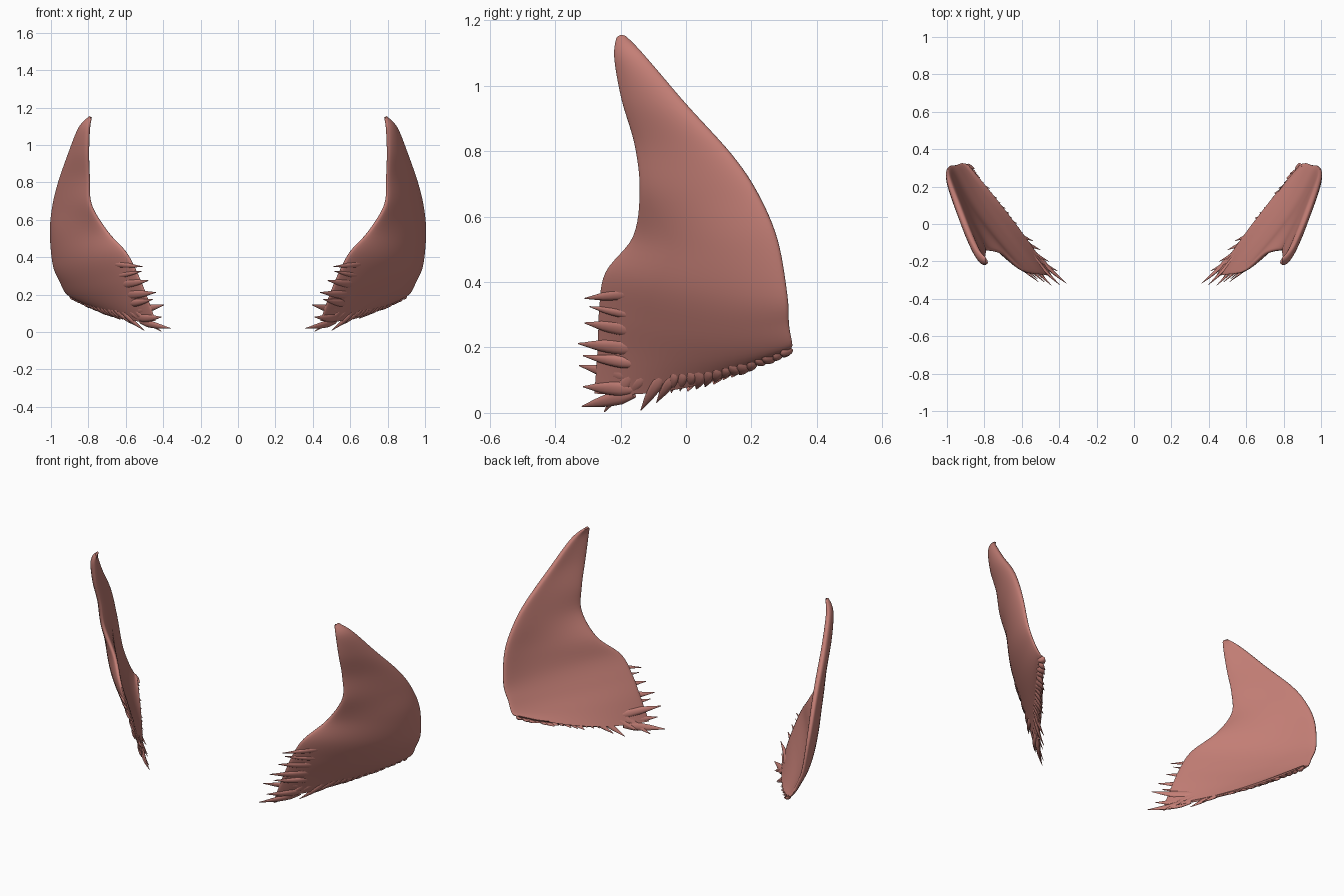
import bpy, bmesh, math, random
from mathutils import Vector

cube = bpy.data.objects.get("Cube")
if cube:
    bpy.data.objects.remove(cube, do_unlink=True)
random.seed(4)

flesh = bpy.data.materials.new("salmon_flesh")
flesh.use_nodes = True
colour = (0.55, 0.21, 0.18, 1)
flesh.diffuse_color = colour
flesh.node_tree.nodes["Principled BSDF"].inputs["Base Color"].default_value = colour

# Sheet sections from tip to base: front edge, middle, back edge, half thickness
ROWS = [
    ((.785, -.213, 1.14), (.788, -.2, 1.152), (.792, -.18, 1.145), .006),
    ((.795, -.215, 1.08), (.825, -.175, 1.09), (.845, -.12, 1.085), .018),
    ((.80, -.195, .96), (.862, -.10, .965), (.90, 0, .945), .022),
    ((.795, -.155, .82), (.895, 0, .82), (.955, .14, .79), .024),
    ((.785, -.14, .68), (.91, .06, .67), (.985, .22, .67), .026),
    ((.70, -.16, .54), (.895, .07, .52), (.998, .28, .53), .026),
    ((.60, -.245, .43), (.845, .04, .38), (.985, .31, .36), .023),
    ((.54, -.265, .32), (.79, .04, .26), (.95, .315, .27), .019),
    ((.49, -.27, .2), (.73, .04, .165), (.92, .325, .21), .015),
    ((.44, -.28, .06), (.655, .02, .085), (.89, .32, .2), .008),
]
LAST = len(ROWS) - 1


def spline(a, b, c, d, t):
    return 0.5 * (2 * b + (c - a) * t + (2 * a - 5 * b + 4 * c - d) * t * t
                  + (3 * b - a - 3 * c + d) * t ** 3)


def column(k, v):
    i = min(int(v), LAST - 1)
    pick = [ROWS[max(0, min(LAST, i + j))][k] for j in (-1, 0, 1, 2)]
    if k < 3:
        pick = [Vector(p) for p in pick]
    return spline(*pick, v - i)


def surf(u, v):
    """Point on the sheet: u runs front to back, v runs tip to base."""
    f, m, b = (column(k, v) for k in range(3))
    return f * (1 - u) * (1 - 2 * u) + m * 4 * u * (1 - u) + b * u * (2 * u - 1)


def normal(u, v):
    e = 0.02
    du = surf(u + e, v) - surf(u - e, v)
    dv = surf(u, min(v + e, LAST)) - surf(u, max(v - e, 0))
    n = du.cross(dv).normalized()
    return n if n.x > 0 else -n


def loft(bm, rings):
    loops = [[bm.verts.new(p) for p in ring] for ring in rings]
    n = len(loops[0])
    for a, b in zip(loops, loops[1:]):
        for i in range(n):
            bm.faces.new((a[i], a[(i + 1) % n], b[(i + 1) % n], b[i]))
    bm.faces.new(loops[0])
    bm.faces.new(loops[-1])


def finish(bm, name, mirrored):
    if mirrored:
        for v in bm.verts:
            v.co.x = -v.co.x
    bmesh.ops.recalc_face_normals(bm, faces=bm.faces)
    mesh = bpy.data.meshes.new(name)
    bm.to_mesh(mesh)
    bm.free()
    mesh.materials.append(flesh)
    obj = bpy.data.objects.new(name, mesh)
    bpy.context.collection.objects.link(obj)
    bpy.ops.object.select_all(action='DESELECT')
    obj.select_set(True)
    bpy.context.view_layer.objects.active = obj
    bpy.ops.object.shade_smooth_by_angle(angle=math.radians(60))


def sheet(side, mirrored):
    bm = bmesh.new()
    rings, around = [], 48
    for j in range(LAST * 6 + 1):
        v = j / 6
        ring = []
        for i in range(around):
            a = 2 * math.pi * i / around
            u = 0.5 - 0.5 * math.cos(a)
            bulge = math.copysign(abs(math.sin(a)) ** 0.7, math.sin(a))
            ring.append(surf(u, v) + normal(u, v) * column(3, v) * bulge)
        rings.append(ring)
    loft(bm, rings)
    finish(bm, side + "_muscle_sheet", mirrored)


def strand(bm, root, tip, n, width, thick):
    """Flattened fibre bundle tapering from the sheet to a blunt tip."""
    along = tip - root
    across = along.cross(n).normalized()
    flat = across.cross(along).normalized()
    rings = []
    for k in range(9):
        t = k / 8
        size = max(0.08, (1 - t ** 2.2)) * (0.6 + 0.4 * min(1, t * 4))
        centre = root + along * t + flat * 0.008 * math.sin(math.pi * t)
        rings.append([centre + across * width * size * math.cos(a) + flat * thick * size * math.sin(a)
                      for a in (2 * math.pi * s / 10 for s in range(10))])
    loft(bm, rings)


# Front fringe: position down the sheet, tip, half width
FRONT = [
    (6.3, (.51, -.31, .35), .020), (6.9, (.515, -.295, .325), .018),
    (7.3, (.48, -.31, .275), .026), (7.8, (.44, -.33, .212), .027),
    (8.2, (.455, -.315, .175), .022), (8.5, (.395, -.327, .145), .026),
    (8.8, (.41, -.315, .08), .026), (9, (.36, -.318, .02), .024),
]
# Base fringe: position along the lower edge, tip, half width
BASE = [
    (.13, (.41, -.25, .003), .022), (.2, (.455, -.2, .03), .02),
    (.28, (.50, -.138, .008), .02), (.34, (.54, -.09, .032), .018),
]


def fringe(side, mirrored):
    bm = bmesh.new()
    for v, tip, width in FRONT:
        strand(bm, surf(.2, v), Vector(tip), normal(.1, v), width, .012)
    for u, tip, width in BASE:
        strand(bm, surf(u + .06, 8.4), Vector(tip), normal(u, 8.6), width, .011)
    # Short ragged bundles along the rest of the lower edge
    for k in range(14):
        u = .4 + k * .044
        root, edge = surf(u, 8.3), surf(u, LAST)
        drop = Vector((-.018, -.006, -.014)) * random.uniform(.3, 1.3)
        strand(bm, root, edge + drop, normal(u, 8.5), random.uniform(.016, .026), .01)
    finish(bm, side + "_muscle_fringe", mirrored)


for side, mirrored in (("left", False), ("right", True)):
    sheet(side, mirrored)
    fringe(side, mirrored)
